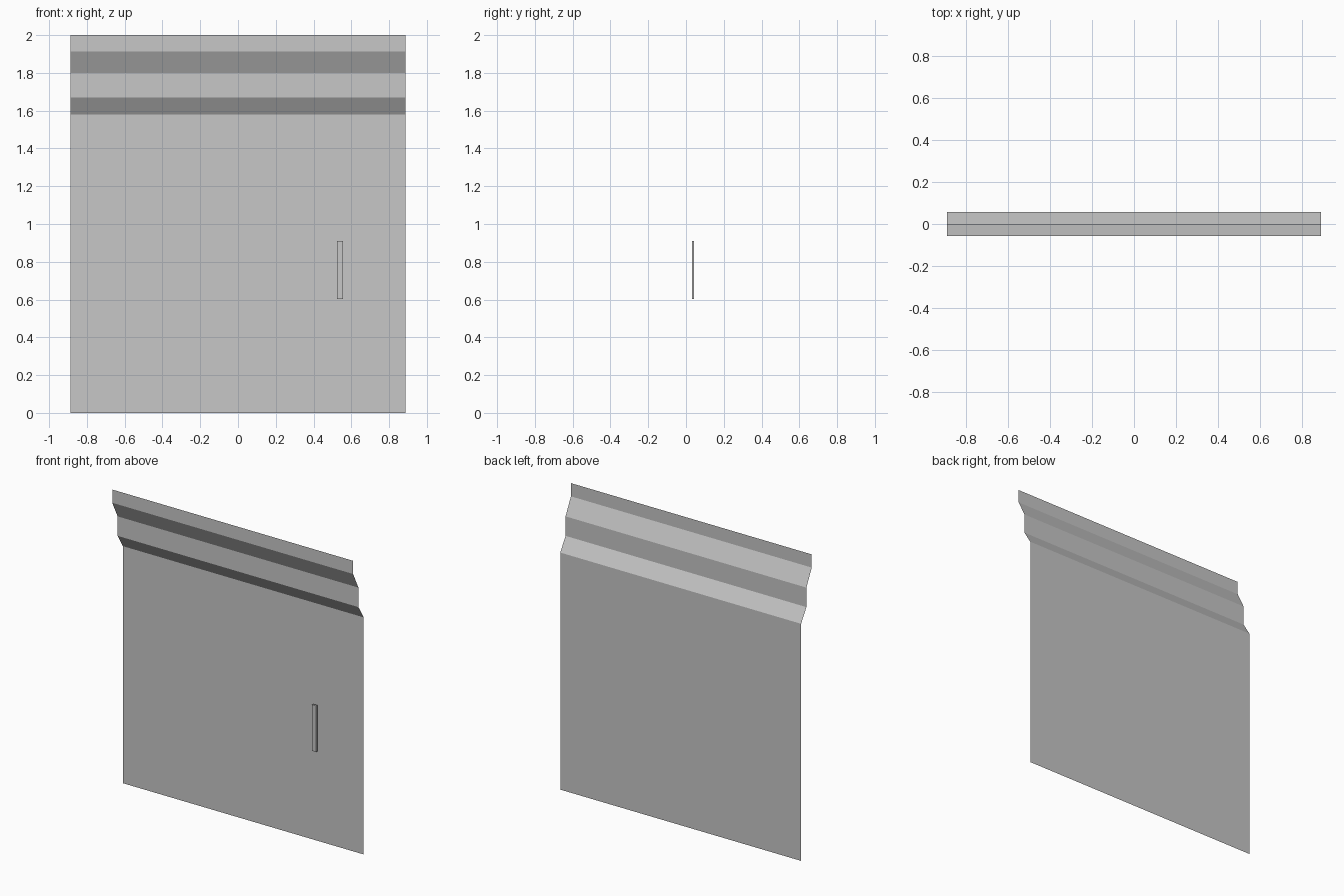
import bpy
import bmesh

if "Cube" in bpy.data.objects:
    bpy.data.objects.remove(bpy.data.objects["Cube"])

grey = bpy.data.materials.new("light grey")
grey.diffuse_color = (0.57, 0.57, 0.57, 1.0)
grey.use_nodes = True
grey.node_tree.nodes["Principled BSDF"].inputs["Base Color"].default_value = grey.diffuse_color


def add_object(name, bm):
    mesh = bpy.data.meshes.new(name)
    bm.to_mesh(mesh)
    bm.free()
    mesh.materials.append(grey)
    obj = bpy.data.objects.new(name, mesh)
    bpy.context.collection.objects.link(obj)
    return obj


# Stepped sheet: one (y, z) profile swept along x
HALF_WIDTH = 0.888
profile = [(0.056, 0.0), (0.056, 1.58), (0.0, 1.67),
           (0.0, 1.80), (-0.056, 1.912), (-0.056, 2.0)]
bm = bmesh.new()
rows = [[bm.verts.new((x, y, z)) for x in (-HALF_WIDTH, HALF_WIDTH)]
        for y, z in profile]
for low, high in zip(rows, rows[1:]):
    bm.faces.new((low[0], low[1], high[1], high[0]))
add_object("stepped_panel", bm)

# Slim upright handle just in front of the flat lower sheet
bm = bmesh.new()
bmesh.ops.create_cube(bm, size=1.0)
bmesh.ops.scale(bm, vec=(0.031, 0.013, 0.307), verts=bm.verts)
bmesh.ops.translate(bm, vec=(0.54, 0.037, 0.757), verts=bm.verts)
add_object("handle", bm)
